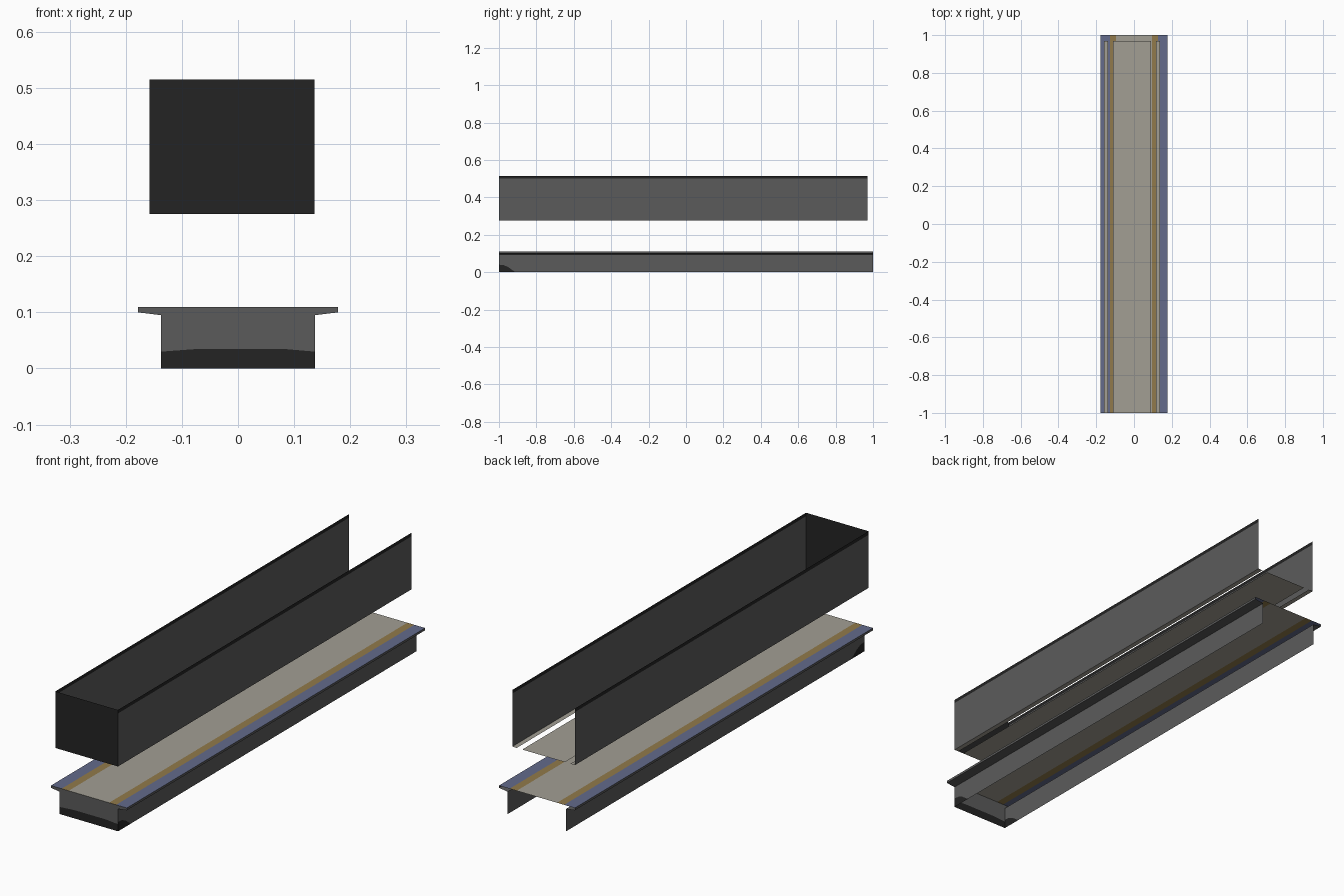
import bpy

if "Cube" in bpy.data.objects:
    bpy.data.objects.remove(bpy.data.objects["Cube"])


def mat(name, r, g, b):
    m = bpy.data.materials.new(name)
    m.diffuse_color = (r, g, b, 1)
    m.use_nodes = True
    m.node_tree.nodes["Principled BSDF"].inputs["Base Color"].default_value = m.diffuse_color
    return m


GREY = mat("wall grey", 0.105, 0.105, 0.105)
BLACK = mat("dark trim", 0.017, 0.017, 0.017)
BEIGE = mat("beige floor", 0.36, 0.345, 0.295)
BLUE = mat("blue border", 0.125, 0.147, 0.26)
ORANGE = mat("orange line", 0.285, 0.195, 0.07)


def sheet(name, polys):
    """Object from (material, points) polygons, sharing equal corners."""
    verts, faces, mats, idx = {}, [], [], []
    for m, pts in polys:
        faces.append([verts.setdefault(tuple(round(c, 4) for c in p), len(verts)) for p in pts])
        if m not in mats:
            mats.append(m)
        idx.append(mats.index(m))
    me = bpy.data.meshes.new(name)
    me.from_pydata(list(verts), [], faces)
    for m in mats:
        me.materials.append(m)
    for p, i in zip(me.polygons, idx):
        p.material_index = i
    ob = bpy.data.objects.new(name, me)
    bpy.context.collection.objects.link(ob)
    return ob


def strip(m, a, b, y0, y1):
    """Quad between two (x, z) points, swept along y."""
    return (m, [(a[0], y0, a[1]), (b[0], y0, b[1]), (b[0], y1, b[1]), (a[0], y1, a[1])])


F, B = -1.0, 1.0

# Lower deck with painted border lines
TOP = 0.11
cuts = [-0.178, -0.128, -0.095, 0.095, 0.128, 0.178]
cols = [BLUE, ORANGE, BEIGE, ORANGE, BLUE]
sheet("lower_deck", [strip(c, (a, TOP), (b, TOP), F, B)
                     for c, a, b in zip(cols, cuts, cuts[1:])])

# Overhanging lip, skirt walls and dark corner stain on each side
W, H = 0.137, 0.095
curve = [(-1, 0.04), (-0.975, 0.038), (-0.95, 0.027), (-0.93, 0.012), (-0.912, 0)]
for side, s in (("left", -1), ("right", 1)):
    sheet(side + "_lip", [strip(GREY, (s * 0.178, TOP), (s * 0.178, 0.1), F, B),
                          strip(GREY, (s * 0.178, 0.1), (s * W, H), F, B)])
    stain = [(s * W, y, z) for y, z in curve]
    sheet(side + "_skirt", [
        (BLACK, [(s * W, F, 0)] + stain[::-1]),
        (GREY, stain + [(s * W, B, 0), (s * W, B, H), (s * W, F, H)])])

# Front end of the deck, dark along the bottom
low = [(-W, F, 0.03), (-0.07, F, 0.035), (0.08, F, 0.035), (W, F, 0.03)]
sheet("front_skirt", [
    (BLACK, [(-W, F, 0)] + low + [(W, F, 0)]),
    (GREY, low + [(W, F, H), (-W, F, H)]),
    (GREY, [(-W, F, H), (W, F, H), (0.178, F, 0.1), (0.178, F, TOP),
            (-0.178, F, TOP), (-0.178, F, 0.1)])])

# Upper channel: floor with two open slots
CX, HW, Z0, Z1, ZT, UB = -0.0105, 0.147, 0.275, 0.515, 0.5, 0.97
sheet("upper_floor", [strip(BEIGE, (CX + a, Z0), (CX + b, Z0), F, UB)
                      for a, b in ((-HW, -0.126), (-0.1, 0.1), (0.126, HW))])

# Upper channel side walls with dark top trim
for side, s in (("left", -1), ("right", 1)):
    x = CX + s * HW
    sheet(side + "_upper_wall", [strip(GREY, (x, Z0), (x, ZT), F, UB),
                                 strip(BLACK, (x, ZT), (x, Z1), F, UB)])

# Dark closed front end of the channel
sheet("upper_end_wall", [(BLACK, [(CX - HW, F, Z0), (CX + HW, F, Z0),
                                  (CX + HW, F, Z1), (CX - HW, F, Z1)])])
